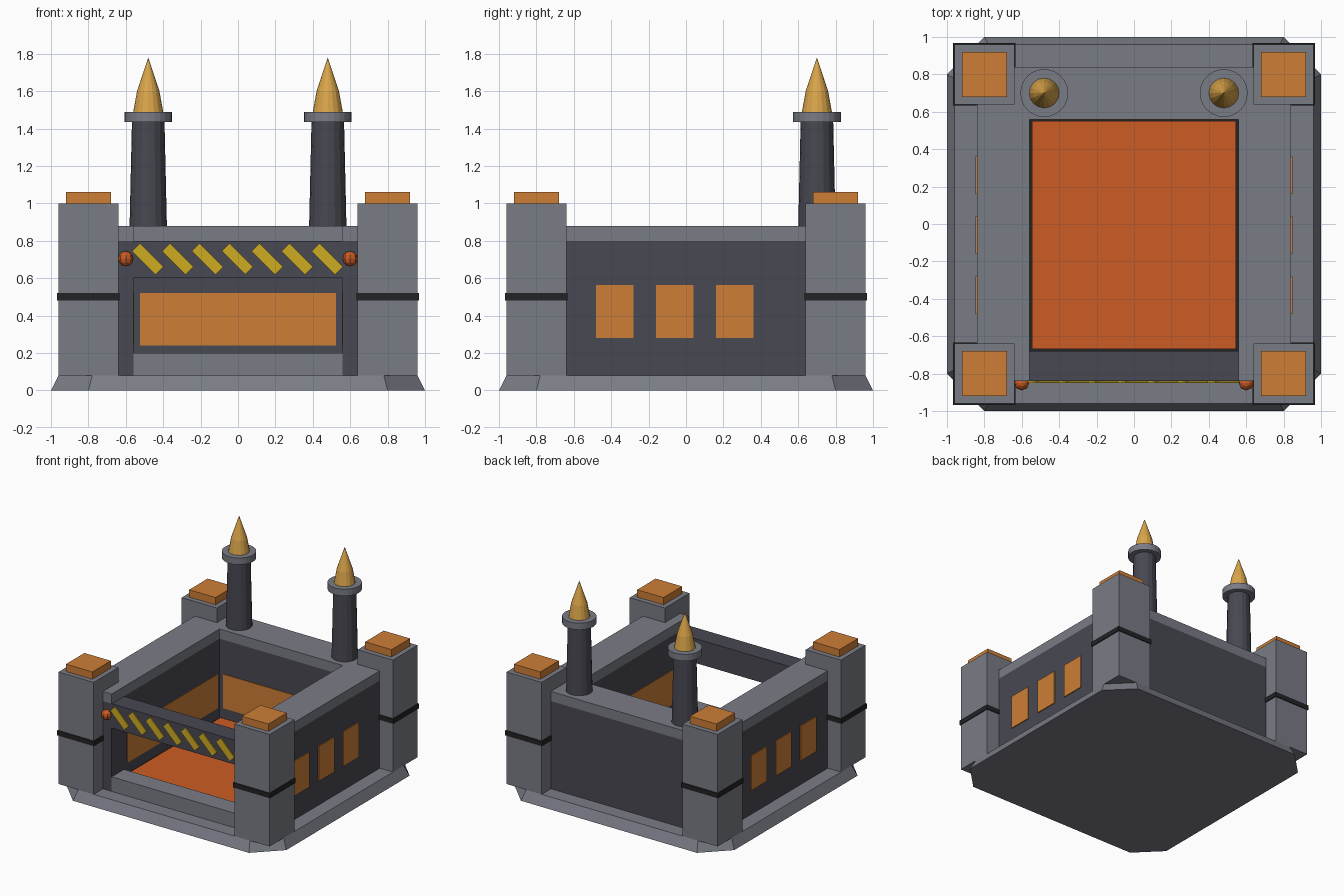
import bpy, bmesh, math

if "Cube" in bpy.data.objects:
    bpy.data.objects.remove(bpy.data.objects["Cube"])


def material(name, r, g, b):
    # sRGB 0-255 to linear
    lin = [((c / 255 + 0.055) / 1.055) ** 2.4 for c in (r, g, b)]
    m = bpy.data.materials.new(name)
    m.diffuse_color = (*lin, 1)
    m.use_nodes = True
    m.node_tree.nodes["Principled BSDF"].inputs["Base Color"].default_value = m.diffuse_color
    return m


STONE = material("grey_stone", 122, 124, 134)
DARK = material("dark_wall", 72, 72, 82)
BLACK = material("black_iron", 34, 35, 37)
ORANGE = material("glowing_orange", 205, 126, 54)
LAVA = material("hot_red_orange", 204, 92, 36)
GOLD = material("flame_gold", 218, 165, 74)
YELLOW = material("hazard_yellow", 206, 172, 34)


def finish(name, bm, mat):
    bmesh.ops.recalc_face_normals(bm, faces=bm.faces)
    me = bpy.data.meshes.new(name)
    bm.to_mesh(me)
    bm.free()
    me.materials.append(mat)
    ob = bpy.data.objects.new(name, me)
    bpy.context.collection.objects.link(ob)
    return ob


def box(name, x0, x1, y0, y1, z0, z1, mat):
    bm = bmesh.new()
    bmesh.ops.create_cube(bm, size=1)
    for v in bm.verts:
        v.co = (x1 if v.co.x > 0 else x0, y1 if v.co.y > 0 else y0, z1 if v.co.z > 0 else z0)
    return finish(name, bm, mat)


def mirrored_box(name, x0, x1, *rest):
    # right-hand box plus its left-hand twin
    box(name + "_right", x0, x1, *rest)
    box(name + "_left", -x1, -x0, *rest)


def loft(name, rings, mat):
    # closed stack of equally sized point rings
    bm = bmesh.new()
    vs = [[bm.verts.new(p) for p in ring] for ring in rings]
    n = len(vs[0])
    for a, b in zip(vs, vs[1:]):
        for i in range(n):
            j = (i + 1) % n
            bm.faces.new((a[i], a[j], b[j], b[i]))
    bm.faces.new(vs[0][::-1])
    bm.faces.new(vs[-1])
    bmesh.ops.remove_doubles(bm, verts=bm.verts, dist=1e-5)
    return finish(name, bm, mat)


def turned(name, x, y, profile, mat, sides=16):
    rings = [[(x + r * math.cos(2 * math.pi * i / sides),
               y + r * math.sin(2 * math.pi * i / sides), z) for i in range(sides)]
             for r, z in profile]
    return loft(name, rings, mat)


def octagon(half, flat, z):
    pts = [(half, -flat), (half, flat), (flat, half), (-flat, half),
           (-half, flat), (-half, -flat), (-flat, -half), (flat, -half)]
    return [(x, y, z) for x, y in pts]


# Sloped base slab with cut corners
loft("base", [octagon(1.0, 0.8, 0), octagon(0.96, 0.78, 0.08)], STONE)

# Walls and their stone rims
mirrored_box("side_wall", 0.56, 0.84, -0.84, 0.84, 0.08, 0.8, DARK)
box("back_wall", -0.56, 0.56, 0.56, 0.84, 0.08, 0.8, DARK)
mirrored_box("side_rim", 0.56, 0.84, -0.84, 0.84, 0.8, 0.88, STONE)
box("back_rim", -0.56, 0.56, 0.56, 0.84, 0.8, 0.88, STONE)

# Front opening
box("front_lintel", -0.56, 0.56, -0.84, -0.68, 0.6, 0.8, DARK)
box("front_sill", -0.56, 0.56, -0.84, -0.68, 0.08, 0.2, STONE)

# Fire bed inside
box("bed_frame", -0.56, 0.56, -0.68, 0.56, 0.08, 0.15, BLACK)
box("fire_bed", -0.545, 0.545, -0.667, 0.55, 0.15, 0.16, LAVA)

# Glowing panels on the inner walls
mirrored_box("inner_side_panel", 0.555, 0.56, -0.64, 0.53, 0.24, 0.52, ORANGE)
box("inner_back_panel", -0.525, 0.525, 0.555, 0.56, 0.24, 0.52, ORANGE)

# Outer side windows
for i in range(3):
    y = -0.38 + 0.32 * i
    mirrored_box(f"window_{i + 1}", 0.84, 0.848, y - 0.1, y + 0.1, 0.28, 0.565, ORANGE)

# Corner towers with iron bands and glowing caps
for label, s in (("front", -1), ("back", 1)):
    def span(a, b):
        return (a, b) if s > 0 else (-b, -a)
    mirrored_box(label + "_tower", 0.64, 0.96, *span(0.64, 0.96), 0.08, 1.0, STONE)
    mirrored_box(label + "_tower_band", 0.633, 0.967, *span(0.633, 0.967), 0.48, 0.52, BLACK)
    mirrored_box(label + "_tower_cap", 0.68, 0.92, *span(0.68, 0.92), 1.0, 1.06, ORANGE)

# Diagonal hazard stripes on the lintel
for i in range(7):
    cx, cz = -0.483 + 0.16 * i, 0.703
    ring = []
    for u, w in ((-0.089, -0.03), (0.089, -0.03), (0.089, 0.03), (-0.089, 0.03)):
        k = math.sqrt(0.5)
        ring.append((cx + (u + w) * k, cz + (w - u) * k))
    loft(f"hazard_stripe_{i + 1}", [[(x, y, z) for x, z in ring] for y in (-0.84, -0.849)], YELLOW)

for label, s in (("left", -1), ("right", 1)):
    # Warning lamps
    bm = bmesh.new()
    bmesh.ops.create_uvsphere(bm, u_segments=8, v_segments=6, radius=0.04)
    bmesh.ops.translate(bm, verts=bm.verts, vec=(s * 0.6, -0.85, 0.705))
    finish("lamp_" + label, bm, LAVA)
    # Chimneys with collar and flame
    x, y = s * 0.48, 0.7
    turned("chimney_" + label, x, y, [(0.1, 0.87), (0.087, 1.44)], DARK)
    turned("chimney_collar_" + label, x, y, [(0.128, 1.435), (0.128, 1.49)], STONE, 24)
    turned("flame_" + label, x, y, [(0.08, 1.49), (0.06, 1.6), (0.0, 1.78)][:2] + [(1e-6, 1.78)], GOLD)
